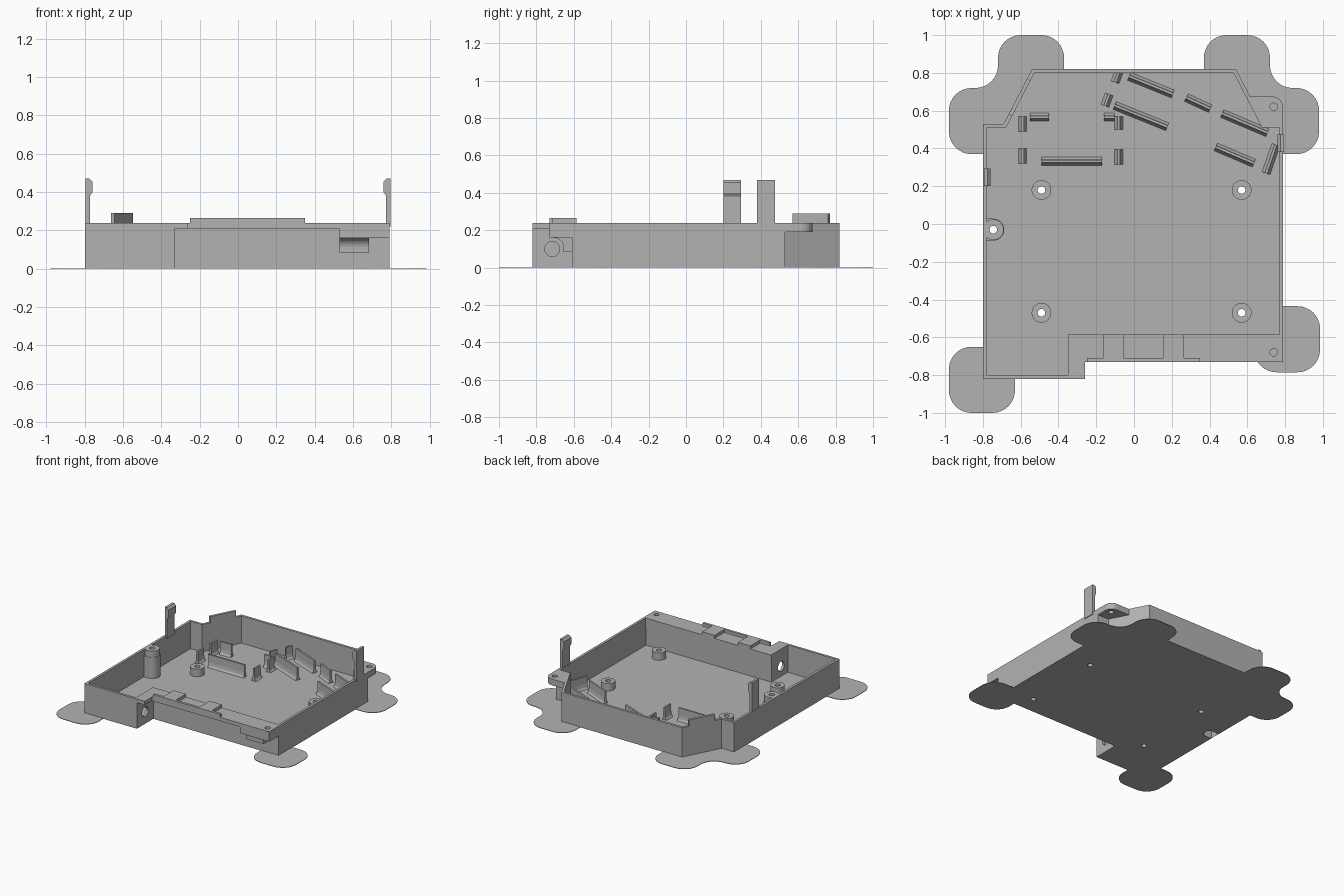
import bpy, bmesh, math
from mathutils import Vector, Matrix

if "Cube" in bpy.data.objects:
    bpy.data.objects.remove(bpy.data.objects["Cube"], do_unlink=True)

grey = bpy.data.materials.new("light_grey")
grey.use_nodes = True
grey.diffuse_color = (0.45, 0.45, 0.45, 1)
grey.node_tree.nodes["Principled BSDF"].inputs["Base Color"].default_value = (0.45, 0.45, 0.45, 1)

H, FLOOR, T = 0.24, 0.02, 0.02


def finish(name, bm, matrix=None):
    bmesh.ops.recalc_face_normals(bm, faces=bm.faces)
    if matrix:
        bm.transform(matrix)
    mesh = bpy.data.meshes.new(name)
    bm.to_mesh(mesh)
    bm.free()
    mesh.materials.append(grey)
    ob = bpy.data.objects.new(name, mesh)
    bpy.context.scene.collection.objects.link(ob)
    return ob


def prism(name, pts, z0, z1, matrix=None):
    bm = bmesh.new()
    face = bm.faces.new([bm.verts.new((x, y, z0)) for x, y in pts])
    out = bmesh.ops.extrude_face_region(bm, geom=[face])["geom"]
    bmesh.ops.translate(bm, verts=[v for v in out if isinstance(v, bmesh.types.BMVert)],
                        vec=(0, 0, z1 - z0))
    return finish(name, bm, matrix)


def box(name, x0, x1, y0, y1, z0, z1):
    return prism(name, [(x0, y0), (x1, y0), (x1, y1), (x0, y1)], z0, z1)


def circle(x, y, r, n=32):
    return [(x + r * math.cos(i * math.tau / n), y + r * math.sin(i * math.tau / n)) for i in range(n)]


def ring(name, outer, inner, z0, z1):
    bm = bmesh.new()
    loops = [[bm.verts.new((x, y, z)) for x, y in pts]
             for pts, z in ((outer, z0), (outer, z1), (inner, z1), (inner, z0))]
    n = len(outer)
    for k in range(4):
        a, b = loops[k], loops[(k + 1) % 4]
        for i in range(n):
            j = (i + 1) % n
            bm.faces.new((a[i], a[j], b[j], b[i]))
    return finish(name, bm)


def inset(pts, d):
    # Mitred inward offset of a counter-clockwise outline
    res = []
    for i, p in enumerate(pts):
        p = Vector(p)
        a = (p - Vector(pts[i - 1])).normalized()
        b = (Vector(pts[(i + 1) % len(pts)]) - p).normalized()
        na, nb = Vector((-a.y, a.x)), Vector((-b.y, b.x))
        res.append(tuple(p + (na + nb) * d / (1 + na.dot(nb))))
    return res


def rounded(pts, r, steps=8):
    # Circular fillets on right-angled corners
    res = []
    for i, p in enumerate(pts):
        p = Vector(p)
        u = (Vector(pts[i - 1]) - p).normalized()
        v = (Vector(pts[(i + 1) % len(pts)]) - p).normalized()
        if abs(u.dot(v)) > 0.05:
            res.append(tuple(p))
            continue
        for k in range(steps + 1):
            t = k / steps * math.pi / 2
            res.append(tuple(p + u * r * (1 - math.sin(t)) + v * r * (1 - math.cos(t))))
    return res


def cut(ob, cutter):
    cutter.hide_render = True
    cutter.hide_set(True)
    mod = ob.modifiers.new("cut", "BOOLEAN")
    mod.operation, mod.solver, mod.object = "DIFFERENCE", "EXACT", cutter


# Tray floor and outer wall
outline = [(-0.8, -0.82), (-0.33, -0.82), (-0.33, -0.61), (0.79, -0.61), (0.79, 0.53),
           (0.69, 0.53), (0.54, 0.82), (-0.54, 0.82), (-0.69, 0.53), (-0.8, 0.53)]
floor = prism("tray_floor", outline, 0, FLOOR)
wall = ring("tray_wall", outline, inset(outline, T), FLOOR, H)

# Screw posts with through holes
for i, (x, y) in enumerate([(-0.49, 0.18), (0.57, 0.18), (-0.49, -0.47), (0.57, -0.47)]):
    ring(f"screw_post_{i}", circle(x, y, 0.052), circle(x, y, 0.02), FLOOR, 0.08)
    cut(floor, prism(f"hole_cutter_{i}", circle(x, y, 0.02), -0.1, 0.1))

# Tall side post, hollow below and open to the outside
px, py = -0.745, -0.03


def arch(r):
    arc = [(px + r * math.cos(a), py + r * math.sin(a))
           for a in [math.pi * (k / 16 - 0.5) for k in range(17)]]
    return [(-0.8, py - r)] + arc + [(-0.8, py + r)]


ring("side_post_shell", arch(0.058), arch(0.042), 0, 0.19)
ring("side_post_cap", circle(px, py, 0.055), circle(px, py, 0.02), 0.19, H)
slot = prism("slot_cutter", [(x - 0.02 * (x < px - 0.05), y) for x, y in arch(0.042)], -0.1, 0.19)
cut(floor, slot)
cut(wall, slot)

# Socket hole in the step of the front wall
along_x = Matrix(((0, 0, 1, 0), (1, 0, 0, 0), (0, 1, 0, 0), (0, 0, 0, 1)))
cut(wall, prism("socket_cutter", circle(-0.715, 0.1, 0.04), -0.4, -0.28, along_x))

# Front ledge over the recess
box("ledge_roof", -0.35, 0.68, -0.73, -0.585, 0.21, H)
box("ledge_overhang", -0.35, -0.26, -0.82, -0.73, 0.21, H)
box("ledge_lip", -0.25, 0.35, -0.73, -0.71, H, 0.265)
for i, x in enumerate((-0.165, 0.155)):
    box(f"ledge_bar_{i}", x, x + 0.11, -0.71, -0.585, H, 0.265)
scoop = [(-0.705 + 0.05 * math.cos(a), 0.11 + 0.05 * math.sin(a))
         for a in [k * math.pi / 16 for k in range(9)]]
prism("ledge_bracket", [(-0.6, 0.085), (-0.655, 0.085)] + scoop
      + [(-0.73, 0.16), (-0.73, 0.22), (-0.6, 0.22)], 0.53, 0.685, along_x)
corner = box("ledge_corner", 0.68, 0.79, -0.73, -0.585, 0.16, H)
cut(corner, prism("corner_hole_cutter", circle(0.74, -0.68, 0.02), 0.1, 0.3))

# Rear screw ear
ear = prism("rear_ear", [(0.69, 0.53), (0.79, 0.53)]
            + [(0.73 + 0.06 * math.cos(k * math.pi / 16), 0.615 + 0.06 * math.sin(k * math.pi / 16))
               for k in range(9)] + [(0.615, 0.675)], 0.19, H)
cut(ear, prism("ear_hole_cutter", circle(0.74, 0.62, 0.02), 0.1, 0.3))

# Raised tongue on the slanted wall
prism("wall_tongue", [(-0.664, 0.58), (-0.566, 0.77), (-0.548, 0.76), (-0.646, 0.57)], H, 0.29)

# Snap clips with inward hooks
for name, s, y0 in (("right_clip", -1, 0.2), ("left_clip", 1, 0.38)):
    o = 0.795
    prof = [(o, 0.22), (o, 0.47), (o - 0.02, 0.47), (o - 0.035, 0.455), (o - 0.035, 0.4),
            (o - 0.022, 0.38), (o - 0.022, 0.22)]
    along_y = Matrix(((1, 0, 0, 0), (0, 0, 1, 0), (0, 1, 0, 0), (0, 0, 0, 1)))
    prism(name, [(s * x, z) for x, z in prof], y0, y0 + 0.095, along_y)

# Locating ribs on the floor: centre, length, angle
ribs = [(-0.59, 0.53, 0.08, 90), (-0.5, 0.566, 0.1, 0), (-0.59, 0.36, 0.08, 90),
        (-0.33, 0.333, 0.32, 0), (-0.08, 0.354, 0.08, 90), (-0.08, 0.534, 0.07, 90),
        (-0.13, 0.566, 0.055, 0), (-0.143, 0.656, 0.065, 70), (-0.09, 0.778, 0.06, 70),
        (0.037, 0.571, 0.3, -22), (0.09, 0.735, 0.25, -22), (0.34, 0.64, 0.14, -25),
        (0.587, 0.534, 0.26, -23), (0.534, 0.365, 0.22, -23), (0.725, 0.344, 0.16, 71)]
half = [(0.022, 0), (0.012, 0.015), (0.008, 0.04), (0.007, 0.1)]
rib_profile = half + [(-y, z) for y, z in reversed(half)]
for i, (x, y, length, deg) in enumerate(ribs):
    place = Matrix.Translation((x, y, FLOOR)) @ Matrix.Rotation(math.radians(deg), 4, "Z")
    prism(f"floor_rib_{i}", rib_profile, -length / 2, length / 2, place @ along_x)

# Thin rounded corner pads
PAD, R = 0.004, 0.12
for name, s in (("rear_right_pad", -1), ("rear_left_pad", 1)):
    pad = rounded([(-0.98, 0.37), (-0.98, 0.72), (-0.72, 0.72), (-0.72, 1), (-0.37, 1),
                   (-0.37, 0.6), (-0.6, 0.37)], R)
    prism(name, [(-s * x, y) for x, y in pad], 0, PAD)
for name, x, y in (("front_right_pad", -0.98, -1.0), ("front_left_pad", 0.635, -0.785)):
    prism(name, rounded([(x, y), (x + 0.35, y), (x + 0.35, y + 0.35), (x, y + 0.35)], R), 0, PAD)
